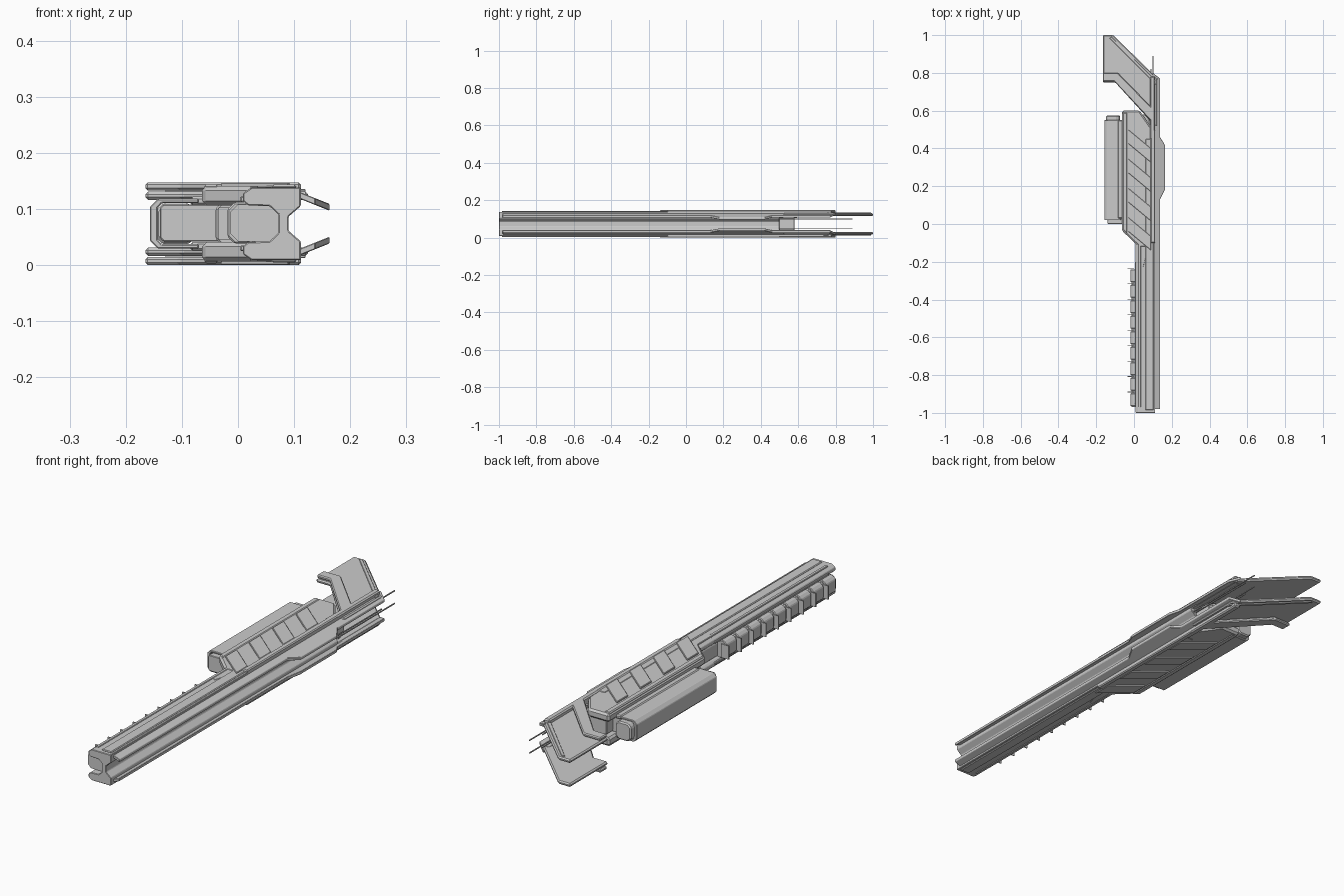
import bpy, bmesh
from mathutils import Vector

H = 0.147  # full height; upper and lower halves mirror about H / 2


def finish(name, bm, bevel=0.0):
    bmesh.ops.recalc_face_normals(bm, faces=bm.faces)
    me = bpy.data.meshes.new(name)
    bm.to_mesh(me)
    bm.free()
    ob = bpy.data.objects.new(name, me)
    bpy.context.collection.objects.link(ob)
    if bevel:
        m = ob.modifiers.new("bevel", 'BEVEL')
        m.width = bevel
        m.segments = 1
        m.limit_method = 'ANGLE'
    return ob


def extrude(name, verts, vec, bevel=0.0, transform=None):
    bm = bmesh.new()
    f = bm.faces.new([bm.verts.new(v) for v in verts])
    r = bmesh.ops.extrude_face_region(bm, geom=[f], use_keep_orig=True)
    for v in r['geom']:
        if isinstance(v, bmesh.types.BMVert):
            v.co += Vector(vec)
    if transform:
        for v in bm.verts:
            v.co = transform(v.co)
    return finish(name, bm, bevel)


def plan(name, pts, z0, z1, bevel=0.0, slope=0.0, xs=0.0):
    """Plan outline between z0 and z1, built for the upper and lower half."""
    for side in ("upper", "lower"):
        def tr(c):
            z = c.z + slope * (c.x - xs)
            return Vector((c.x, c.y, z if side == "upper" else H - z))
        extrude(side + "_" + name, [(x, y, z0) for x, y in pts],
                (0, 0, z1 - z0), bevel, tr)


def along(name, pts, y0, y1, bevel=0.0):
    """x-z cross-section run along y."""
    return extrude(name, [(x, y0, z) for x, z in pts], (0, y1 - y0, 0), bevel)


def rect(x0, x1, a, b):
    return [(x0, a), (x1, a), (x1, b), (x0, b)]


def octagon(x0, x1, z0, z1, c):
    return [(x0 + c, z0), (x1 - c, z0), (x1, z0 + c), (x1, z1 - c),
            (x1 - c, z1), (x0 + c, z1), (x0, z1 - c), (x0, z0 + c)]


# Long I-section beam: upper half profile mirrored to the lower half
half = [(0.09, 0.086), (0.112, 0.105), (0.112, 0.138), (0.024, 0.138),
        (0.009, 0.128), (0.009, 0.114), (0.018, 0.106), (0.056, 0.105),
        (0.072, 0.09)]
along("main_beam", half + [(x, H - z) for x, z in reversed(half)], -1, 0.5, 0.002)
plan("beam_ridge", rect(0.06, 0.104, -0.985, 0.45), 0.136, 0.143, 0.003)
plan("beam_inner_rail", rect(0.022, 0.036, -0.97, -0.1), 0.134, 0.141, 0.002)
plan("beam_lip", rect(0.004, 0.02, -0.95, -0.2), 0.112, 0.122, 0.002)

# Sloping side fins with the widened guard
plan("side_fin", [(0.1, -0.98), (0.138, -0.98), (0.138, 0.13), (0.163, 0.18),
                  (0.163, 0.42), (0.138, 0.46), (0.138, 0.77), (0.1, 0.8)],
     0.118, 0.13, 0.0015, -0.4, 0.11)

# Segmented handguard in the open side of the beam
along("handguard_core", octagon(-0.014, 0.073, 0.042, 0.108, 0.014), -0.97, -0.24)
for i in range(9):
    y = -0.93 + i * 0.082
    along("handguard_block", octagon(-0.019, 0.03, 0.038, 0.112, 0.013),
          y - 0.034, y + 0.034, 0.003)
    along("handguard_rib", rect(-0.035, 0.0, 0.045, 0.102), y + 0.038, y + 0.042)
along("inner_core", octagon(0.02, 0.085, 0.035, 0.112, 0.012), -0.24, 0.0, 0.003)
along("receiver_core", octagon(-0.04, 0.085, 0.035, 0.112, 0.012), -0.04, 0.58, 0.003)

# Receiver cheeks, with raised diagonal plates
plan("receiver_cheek", [(-0.064, -0.035), (0.03, -0.125), (0.1, -0.125),
                        (0.1, 0.5), (0.03, 0.6), (-0.064, 0.6)],
     0.106, 0.141, 0.008)
plan("receiver_edge_rail", [(-0.06, -0.03), (-0.035, -0.055), (-0.035, 0.59),
                            (-0.06, 0.59)], 0.134, 0.144, 0.004)
for i in range(4):
    y = -0.04 + i * 0.155
    plan("receiver_plate", [(-0.03, y), (0.09, y - 0.1), (0.09, y - 0.025),
                            (-0.03, y + 0.075)], 0.138, 0.147, 0.002)
plan("receiver_spine", rect(0.088, 0.112, -0.1, 0.5), 0.13, 0.147, 0.004)
plan("receiver_front_ramp", [(0.02, -0.2), (0.05, -0.23), (0.08, -0.12),
                             (0.03, -0.11)], 0.12, 0.139, 0.003)

# Side magazine: inner box in a wrapped open-ended shell
along("magazine_box", octagon(-0.139, -0.022, 0.042, 0.108, 0.006), 0.0, 0.54, 0.002)
along("magazine_shell",
      [(-0.07, 0.118), (-0.143, 0.118), (-0.157, 0.104), (-0.157, 0.043),
       (-0.143, 0.029), (-0.07, 0.029), (-0.07, 0.037), (-0.136, 0.037),
       (-0.143, 0.045), (-0.143, 0.102), (-0.136, 0.11), (-0.07, 0.11)],
      0.02, 0.55, 0.002)
along("magazine_end_cap", octagon(-0.147, -0.075, 0.036, 0.111, 0.014), 0.54, 0.575, 0.005)
plan("magazine_bracket", rect(-0.085, -0.05, 0.03, 0.55), 0.106, 0.122, 0.004)

# Swept stock: rear panels with raised front edge strip
plan("stock_panel", [(-0.165, 0.75), (-0.1, 0.75), (0.11, 0.52), (0.125, 0.52),
                     (0.125, 0.77), (-0.11, 1.0), (-0.165, 1.0)],
     0.116, 0.131, 0.005)
plan("stock_front_strip", [(-0.165, 0.755), (-0.105, 0.755), (0.09, 0.545),
                           (0.11, 0.545), (0.11, 0.6), (-0.085, 0.8),
                           (-0.165, 0.8)], 0.133, 0.147, 0.004)
plan("stock_strip_mount", [(-0.05, 0.715), (0.09, 0.57), (0.1, 0.59),
                           (-0.05, 0.745)], 0.125, 0.14)
plan("stock_rear_trim", [(-0.118, 0.99), (0.12, 0.755), (0.12, 0.735),
                         (-0.13, 0.985)], 0.129, 0.135, 0.001)
plan("stock_hinge", rect(0.085, 0.112, 0.45, 0.78), 0.115, 0.147, 0.005)

# Thin rear rods
for x, z, y1 in ((0.09, 0.1, 0.82), (0.101, 0.1, 0.89)):
    plan("rear_rod", rect(x - 0.002, x + 0.002, 0.45, y1), z - 0.002, z + 0.002)
